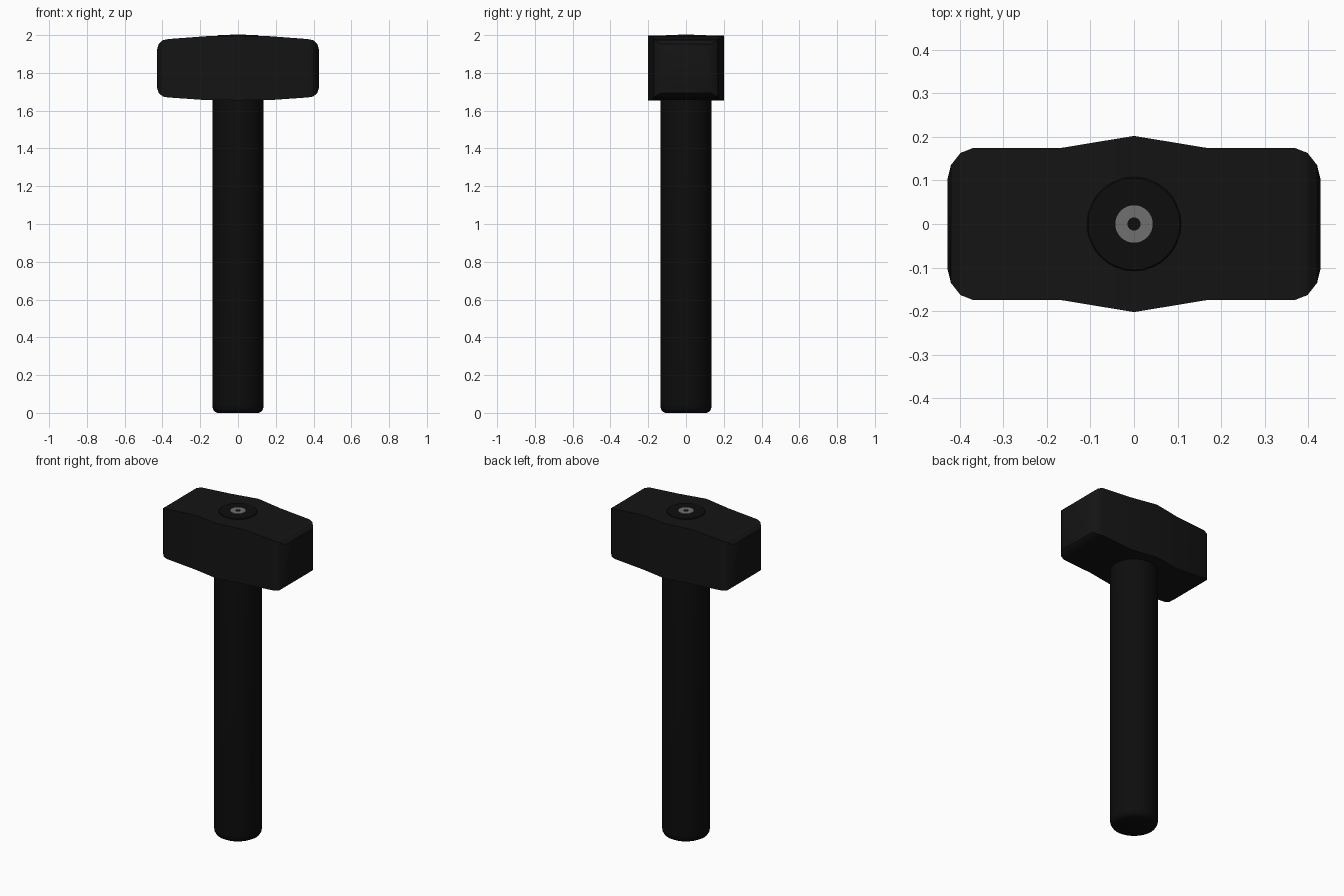
import bpy, bmesh, math

if "Cube" in bpy.data.objects:
    bpy.data.objects.remove(bpy.data.objects["Cube"])


def material(name, v):
    m = bpy.data.materials.new(name)
    m.diffuse_color = (v, v, v, 1)
    m.use_nodes = True
    m.node_tree.nodes["Principled BSDF"].inputs["Base Color"].default_value = m.diffuse_color
    return m


def finish(name, bm, mat, angle):
    bmesh.ops.recalc_face_normals(bm, faces=bm.faces)
    me = bpy.data.meshes.new(name)
    bm.to_mesh(me)
    bm.free()
    ob = bpy.data.objects.new(name, me)
    bpy.context.collection.objects.link(ob)
    me.materials.append(mat)
    bpy.ops.object.select_all(action='DESELECT')
    ob.select_set(True)
    bpy.context.view_layer.objects.active = ob
    bpy.ops.object.shade_smooth_by_angle(angle=math.radians(angle))
    return ob


def lathe(name, profile, mat, sides=32, closed=False):
    """Revolve (radius, z) points round the z axis."""
    bm = bmesh.new()
    rings = [[bm.verts.new((r * math.cos(2 * math.pi * i / sides),
                            r * math.sin(2 * math.pi * i / sides), z))
              for i in range(sides)] for r, z in profile]
    pairs = list(zip(rings, rings[1:]))
    if closed:
        pairs.append((rings[-1], rings[0]))
    else:
        bm.faces.new(rings[0])
        bm.faces.new(rings[-1])
    for a, b in pairs:
        for i in range(sides):
            j = (i + 1) % sides
            bm.faces.new((a[i], a[j], b[j], b[i]))
    return finish(name, bm, mat, 35)


iron = material("dark_iron", 0.007)
grip = material("dark_handle", 0.004)
steel = material("wedge_grey", 0.16)

# Head: rectangular sections lofted along x: (x, half depth, bottom, top)
half = [(0.0, 0.202, 1.655, 1.997), (0.17, 0.174, 1.656, 1.994),
        (0.37, 0.174, 1.670, 1.979), (0.398, 0.163, 1.675, 1.973),
        (0.42, 0.135, 1.693, 1.953), (0.428, 0.102, 1.720, 1.925)]
sections = [(-x, d, b, t) for x, d, b, t in reversed(half[1:])] + half
bm = bmesh.new()
loops = [[bm.verts.new(p) for p in ((x, -d, b), (x, d, b), (x, d, t), (x, -d, t))]
         for x, d, b, t in sections]
for a, b in zip(loops, loops[1:]):
    for i in range(4):
        j = (i + 1) % 4
        bm.faces.new((a[i], a[j], b[j], b[i]))
bm.faces.new(loops[0])
bm.faces.new(loops[-1])
finish("head", bm, iron, 30)

# Handle with rounded butt, reaching into the head
lathe("handle", [(0.11, 0), (0.125, 0.008), (0.133, 0.022), (0.136, 0.045),
                 (0.136, 1.70)], grip)

# Handle end showing in the top of the head
lathe("handle_end", [(0.108, 1.95), (0.108, 1.997), (0.105, 2.0)], grip)

# Ring wedge in the handle end
lathe("ring_wedge", [(0.015, 1.97), (0.043, 1.97), (0.043, 2.002), (0.015, 2.002)],
      steel, closed=True)
